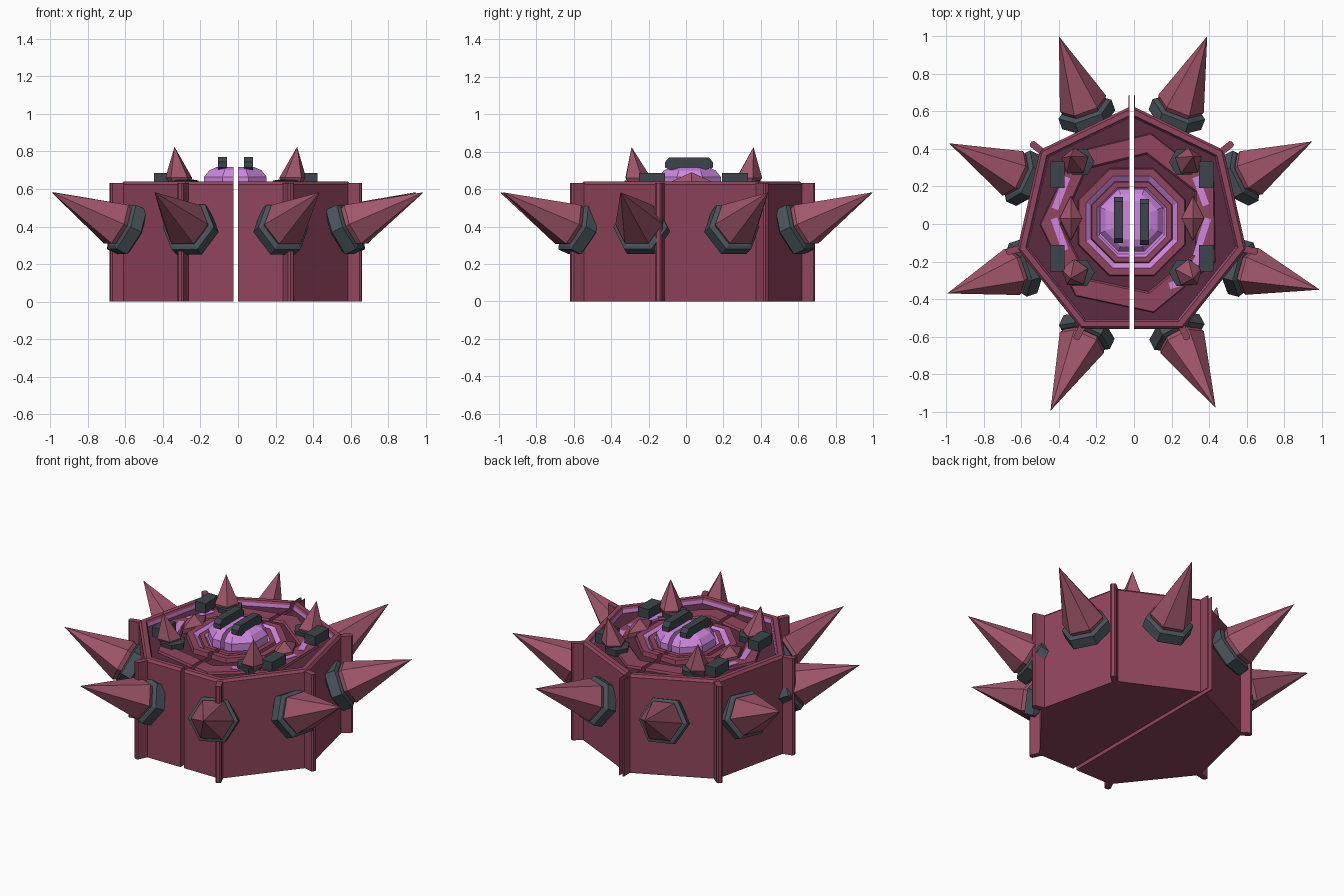
import bpy, bmesh, math
from mathutils import Vector, Matrix

if "Cube" in bpy.data.objects:
    bpy.data.objects.remove(bpy.data.objects["Cube"])


def mat(name, c):
    m = bpy.data.materials.new(name)
    m.diffuse_color = (*c, 1)
    m.use_nodes = True
    m.node_tree.nodes["Principled BSDF"].inputs["Base Color"].default_value = m.diffuse_color
    return m


RED = mat("dusty red", (0.285, 0.06, 0.11))
PINK = mat("spike rose", (0.36, 0.095, 0.15))
DARK = mat("dark maroon", (0.105, 0.025, 0.05))
PURPLE = mat("glowing purple", (0.62, 0.24, 0.74))
GREY = mat("slate grey", (0.046, 0.062, 0.072))
STEEL = mat("collar grey", (0.065, 0.088, 0.102))

CX, CY = -0.0115, 0.004          # centre of the drum
GAP = (-0.024, 0.001)            # slit that parts it in two halves


def finish(bm, name, mats):
    bmesh.ops.recalc_face_normals(bm, faces=bm.faces)
    me = bpy.data.meshes.new(name)
    bm.to_mesh(me)
    bm.free()
    for m in mats:
        me.materials.append(m)
    ob = bpy.data.objects.new(name, me)
    bpy.context.collection.objects.link(ob)
    return ob


def split(bm, name, mats):
    """Make a left and a right half, closed along the slit."""
    for side, x, sign in (("left", GAP[0], 1), ("right", GAP[1], -1)):
        b = bm.copy()
        r = bmesh.ops.bisect_plane(b, geom=b.verts[:] + b.edges[:] + b.faces[:], plane_co=(x, 0, 0),
                                   plane_no=(sign, 0, 0), clear_outer=True)
        cut = [e for e in r["geom_cut"] if isinstance(e, bmesh.types.BMEdge)]
        if cut:
            for f in bmesh.ops.holes_fill(b, edges=cut)["faces"]:
                f.material_index = 0
        if b.faces:
            finish(b, f"{side}_{name}", mats)
        else:
            b.free()
    bm.free()


def lathe(n, profile, rot=90, ids=None):
    """Closed n-sided solid from (radius, height) points, bottom to top."""
    bm = bmesh.new()
    rings = []
    for r, z in profile:
        if r == 0:
            rings.append([bm.verts.new((0, 0, z))] * n)
            continue
        rings.append([bm.verts.new((r * math.cos(a), r * math.sin(a), z)) for a in
                      (math.radians(rot) + math.tau * i / n for i in range(n))])
    for k, (a, b) in enumerate(zip(rings, rings[1:])):
        for i in range(n):
            j = (i + 1) % n
            f = bm.faces.new(list(dict.fromkeys((a[i], a[j], b[j], b[i]))))
            f.material_index = ids[k] if ids else 0
    if profile[0][0]:
        bm.faces.new(rings[0][::-1])
    if profile[-1][0]:
        bm.faces.new(rings[-1]).material_index = ids[-1] if ids else 0
    return bm


def box(name, size, loc, m, bevel=0.0, rot=0.0, halves=False):
    bm = bmesh.new()
    bmesh.ops.create_cube(bm, size=1)
    bmesh.ops.scale(bm, vec=size, verts=bm.verts)
    if bevel:                                   # cut the upright edges
        es = [e for e in bm.edges if abs(e.verts[0].co.z - e.verts[1].co.z) > 0.1]
        bmesh.ops.bevel(bm, geom=es, offset=bevel, segments=1, affect='EDGES')
    bm.transform(Matrix.Translation(loc) @ Matrix.Rotation(rot, 4, 'Z'))
    split(bm, name, [m]) if halves else finish(bm, name, [m])


def ring_part(name, n, profile, rot, ids, mats, centre=(CX, CY)):
    bm = lathe(n, profile, rot, ids)
    bm.transform(Matrix.Translation((*centre, 0)))
    split(bm, name, mats)


# Seven-sided drum: raised rim, glowing line inside the rim, dark recessed floor
ring_part("drum", 7,
          [(0, 0), (.626, 0), (.626, .625), (.612, .64), (.58, .64), (.572, .626), (.568, .604), (0, .60)],
          90, [0, 0, 0, 0, 0, 2, 1], [RED, DARK, PURPLE])

# Corner ribs
for i in range(7):
    a = math.radians(90) + math.tau * i / 7
    box(f"corner_rib_{i}", (.10, .036, .632), (CX + .638 * math.cos(a), CY + .638 * math.sin(a), .316),
        RED, .009, a, True)

# Stepped plates inside the rim, with glowing grooves sloping inward
ring_part("outer_plate", 7, [(0, .59), (.495, .59), (.485, .618), (.385, .618), (.375, .607), (0, .607)],
          78, [0, 0, 0, 0, 1], [RED, DARK])
C = (-0.012, 0.01)
ring_part("inner_plate", 8,
          [(0, .59), (.315, .59), (.305, .635), (.265, .635), (.235, .613), (.23, .63), (.20, .63),
           (.185, .615), (0, .615)],
          22.5, [0, 0, 0, 1, 0, 0, 1, 1], [RED, PURPLE], C)

# Glowing dome
ring_part("dome", 8, [(0, .605), (.180, .605), (.180, .665), (.150, .70), (.11, .716), (0, .716)],
          22.5, None, [PURPLE], (-0.014, 0.02))

# Glowing side strips set between the plates
STRIPS = [((-.345, .25), (-.41, .08)), ((-.415, .03), (-.355, -.14)), ((.34, .25), (.395, .10)),
          ((.405, .03), (.34, -.17)), ((.38, -.14), (.33, -.22)), ((.27, -.31), (.20, -.33))]
for k, (p, q) in enumerate(STRIPS):
    p, q = Vector((CX + p[0], p[1], .614)), Vector((CX + q[0], q[1], .614))
    d = q - p
    box(f"side_strip_{k}", (d.length, .036, .014), (p + q) / 2, PURPLE, 0, math.atan2(d.y, d.x))

# Handles with cut corners, standing on the dome
for k, (x, y) in enumerate(((-.082, .022), (.056, .01))):
    pts = [(-.122, .715), (-.122, .745), (-.098, .77), (.098, .77), (.122, .745), (.122, .715),
           (.085, .70), (-.085, .70)]
    bm = bmesh.new()
    f = bm.faces.new([bm.verts.new((x - .024, y + u, z)) for u, z in pts])
    ext = bmesh.ops.extrude_face_region(bm, geom=[f])["geom"]
    bmesh.ops.translate(bm, vec=(.048, 0, 0), verts=[v for v in ext if isinstance(v, bmesh.types.BMVert)])
    finish(bm, f"handle_{k}", [GREY])

# Blocks, small spikes and low pyramids on both sides of the top
for s in (-1, 1):
    for y in (.262, -.182):
        box(f"block_{s}_{y > 0}", (.076, .14, .062), (CX + s * .397, y, .654), GREY)
    for y, ty in ((.325, .36), (-.255, -.29)):
        bx = CX + s * .298
        bm = lathe(6, [(.075, .60), (.08, .645), (.05, .65)], 0)
        bm.transform(Matrix.Translation((bx - s * .02, y + math.copysign(.005, y), 0)))
        finish(bm, f"small_collar_{s}_{y > 0}", [GREY])
        bm = lathe(5, [(.055, .62), (.075, .66), (0, .825)], 20)
        for v in bm.verts:                      # lean the tip outward
            t = (v.co.z - .62) / .2
            v.co += Vector((bx + s * .028 * t, y + (ty - y) * t, 0))
        finish(bm, f"small_spike_{s}_{y > 0}", [PINK])
    bm = lathe(4, [(1, .60), (1, .635), (0, .69)], 0)
    for v in bm.verts:
        v.co.x, v.co.y = CX + s * .325 + v.co.x * .06, .03 + v.co.y * .12
    finish(bm, f"low_pyramid_{s}", [PINK])

# Eight big spikes with six-sided collars, tilted upward
TIPS = [(.39, 1), (.95, .44), (.99, -.35), (.435, -.98), (-.445, -.995), (-.995, -.37), (-.985, .43), (-.40, 1)]
for i, (tx, ty) in enumerate(TIPS):
    a = math.radians(67.5 - 45 * i)
    base = Vector((CX + .625 * math.cos(a), CY + .625 * math.sin(a), .383))
    axis = Vector((tx, ty, .583)) - base
    L = axis.length
    place = Matrix.Translation(base) @ axis.to_track_quat('Z', 'Y').to_matrix().to_4x4()
    bm = lathe(6, [(.12, -.045), (.15, -.03), (.15, .035), (.13, .045)], 0)
    bm.transform(place)
    finish(bm, f"spike_collar_{i}", [STEEL])
    bm = lathe(6, [(.11, .03), (.13, .07), (0, L)], 0)
    bm.transform(place)
    finish(bm, f"big_spike_{i}", [PINK])
